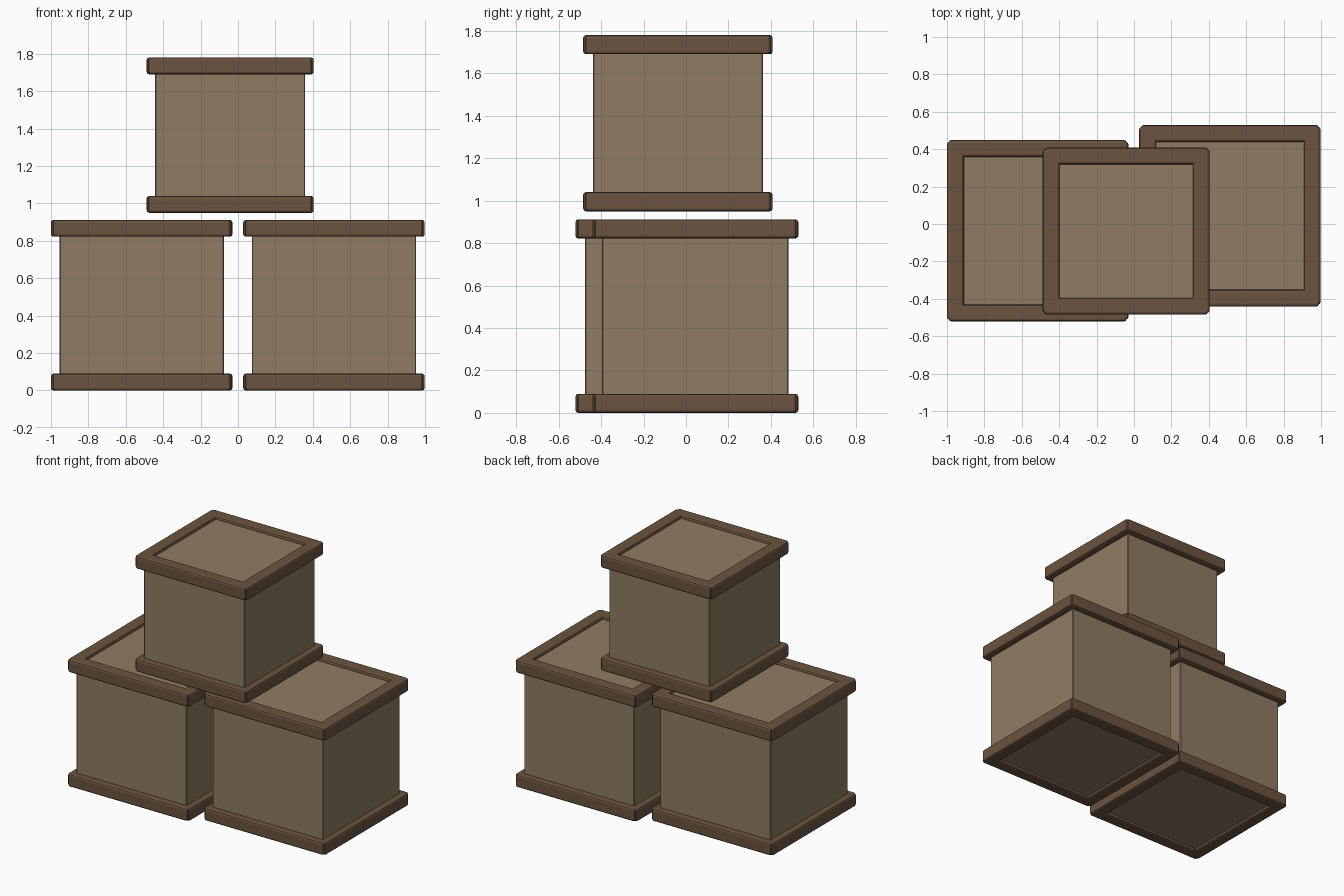
import bpy
import bmesh
from mathutils import Matrix, Vector

cube = bpy.data.objects.get("Cube")
if cube:
    bpy.data.objects.remove(cube, do_unlink=True)


def make_material(name, rgb):
    mat = bpy.data.materials.new(name)
    mat.use_nodes = True
    color = (*rgb, 1.0)
    mat.diffuse_color = color
    mat.node_tree.nodes["Principled BSDF"].inputs["Base Color"].default_value = color
    return mat


panel_wood = make_material("light brown panel", (0.279, 0.202, 0.124))
trim_wood = make_material("dark brown trim", (0.147, 0.087, 0.052))

BAR = 0.09        # square section of the trim bars
OVERHANG = 0.046  # how far the trim stands out from the body
NOTCH = 0.01      # bar ends stop short, leaving a stepped corner
RECESS = 0.02     # panel depth inside the trim


def box(name, center, size, mat, bevel, segments):
    """Box with rounded edges."""
    bm = bmesh.new()
    bmesh.ops.create_cube(bm, size=1, matrix=Matrix.Diagonal((*size, 1)))
    bmesh.ops.bevel(bm, geom=bm.edges[:], offset=bevel, segments=segments,
                    profile=0.5, affect='EDGES')
    mesh = bpy.data.meshes.new(name)
    bm.to_mesh(mesh)
    bm.free()
    mesh.materials.append(mat)
    obj = bpy.data.objects.new(name, mesh)
    obj.location = center
    bpy.context.collection.objects.link(obj)
    return obj


def crate(name, x, y, z, width, height):
    # Body with its top and bottom set back inside the trim
    side = width - 2 * OVERHANG
    box(name + "_body", (x, y, z + height / 2),
        (side, side, height - 2 * RECESS), panel_wood, 0.004, 1)

    # Four bars around the bottom and four around the top
    reach = (width - BAR) / 2
    length = width - 2 * NOTCH
    for level, bar_z in (("bottom", z + BAR / 2), ("top", z + height - BAR / 2)):
        for label, dx, dy in (("front", 0, -1), ("back", 0, 1),
                              ("left", 1, 0), ("right", -1, 0)):
            size = (length, BAR, BAR) if dy else (BAR, length, BAR)
            center = Vector((x + dx * reach, y + dy * reach, bar_z))
            box(f"{name}_{level}_{label}_bar", center, size, trim_wood, 0.013, 2)


# Two crates on the ground and a smaller one stacked above
crate("right_crate", -0.515, -0.036, 0.0, 0.97, 0.912)
crate("left_crate", 0.513, 0.044, 0.0, 0.97, 0.912)
crate("upper_crate", -0.042, -0.038, 0.95, 0.893, 0.83)
